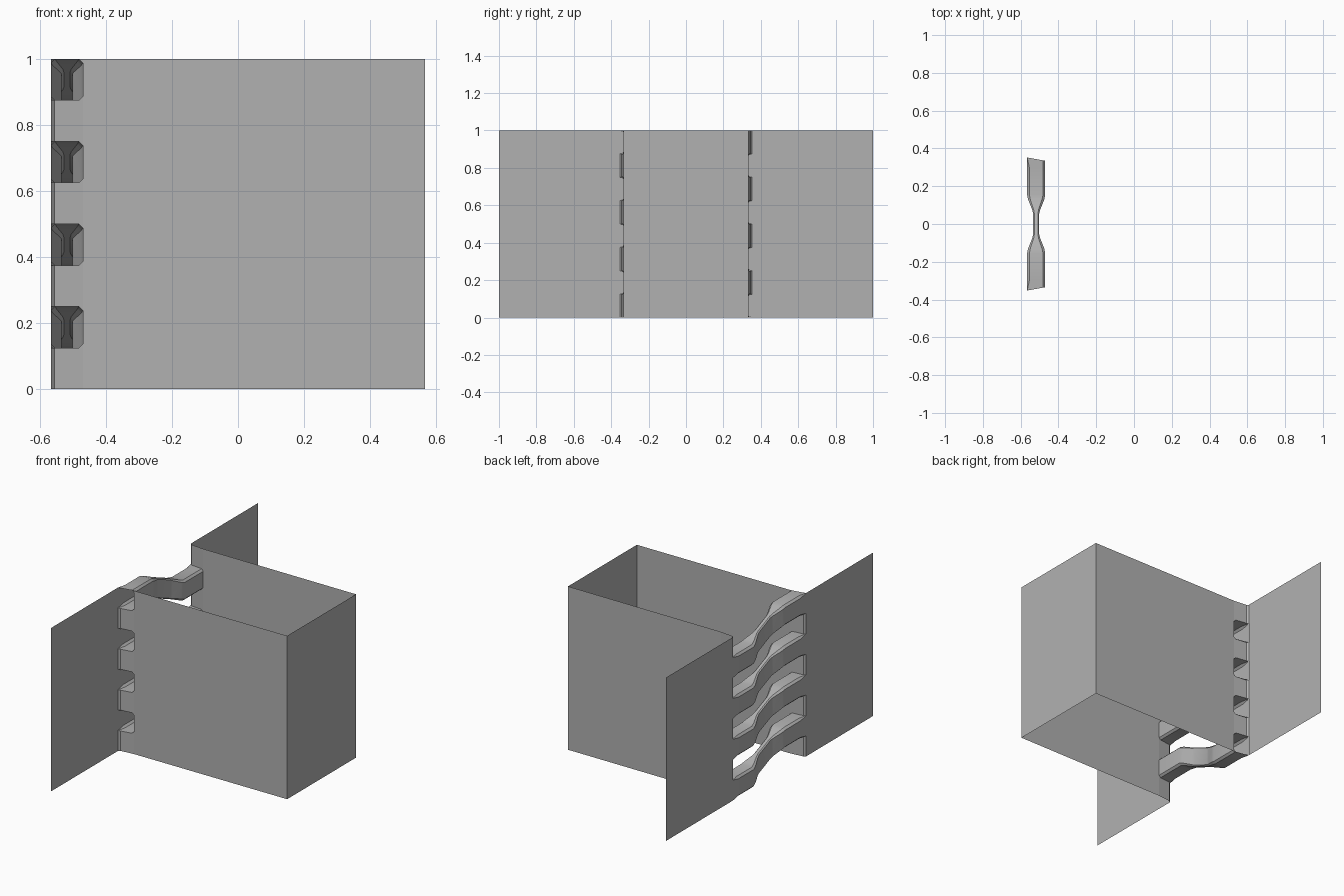
import bpy, bmesh, math

if "Cube" in bpy.data.objects:
    bpy.data.objects.remove(bpy.data.objects["Cube"])

XL, XR, XE = -0.566, -0.47, 0.566      # wing plane, slot edge, end wall
BAND = 0.125                           # slot height
CH = 0.012                             # edge chamfer of the straps

grey = bpy.data.materials.new("dark_grey")
grey.diffuse_color = (0.44, 0.44, 0.44, 1)
grey.use_nodes = True
grey.node_tree.nodes["Principled BSDF"].inputs["Base Color"].default_value = grey.diffuse_color


def finish(bm, name, smooth):
    bmesh.ops.remove_doubles(bm, verts=bm.verts, dist=0.0002)
    bmesh.ops.recalc_face_normals(bm, faces=bm.faces)
    mesh = bpy.data.meshes.new(name)
    bm.to_mesh(mesh)
    bm.free()
    mesh.materials.append(grey)
    obj = bpy.data.objects.new(name, mesh)
    bpy.context.collection.objects.link(obj)
    if smooth:
        bpy.ops.object.select_all(action='DESELECT')
        obj.select_set(True)
        bpy.context.view_layer.objects.active = obj
        bpy.ops.object.shade_smooth_by_angle(angle=math.radians(35))
    return obj


def face(bm, pts):
    return bm.faces.new([bm.verts.new(p) for p in pts])


# Folded sheet: wing, bevelled corner, side wall, end wall, and back again
half = [(XL, -1), (XL, -0.354), (-0.556, -0.344), (XR, -0.335), (XE, -0.333)]
plan = half + [(x, -y) for x, y in reversed(half)]
bm = bmesh.new()
for i in range(len(plan) - 1):
    (x0, y0), (x1, y1) = plan[i], plan[i + 1]
    slotted = x0 < -0.4 and x1 < -0.4 and abs(y0) < 0.4 and abs(y1) < 0.4
    for k in range(8):
        z0, z1 = k * BAND, (k + 1) * BAND
        # front slots in odd bands, back slots in even bands
        if slotted and (k % 2 == 1) == (y0 < 0):
            if XR in (x0, x1):         # chamfered slot corners
                s = 1 if y0 > 0 else -1
                yc = s * (0.335 + CH * 0.009 / 0.086)
                for za, d in ((z0, CH), (z1, -CH)):
                    face(bm, [(XR, s * 0.335, za), (XR - CH, yc, za),
                              (XR, s * 0.335, za + d)])
            continue
        face(bm, [(x0, y0, z0), (x1, y1, z0), (x1, y1, z1), (x0, y0, z1)])
finish(bm, "folded_wall", False)


# Hollow pinched straps stepping down from front slots to back slots
def ring(bm, y, w, end, zb):
    cx = (XL + XR) / 2
    l, r = cx - w, cx + w
    t = min(1, max(0, (0.15 - y) / 0.3))
    z0 = zb + BAND * t
    z1 = z0 + BAND
    cl = 0.0005 if end else CH * min(1, w / 0.03)
    cr = CH * min(1, w / 0.03)
    pts = [(l + cl, z0), (r - cr, z0), (r, z0 + cr), (r, z1 - cr),
           (r - cr, z1), (l + cl, z1), (l, z1 - cl), (l, z0 + cl)]
    s = 1 if y > 0 else -1
    out = []
    for x, z in pts:
        yy = s * (0.335 + 0.017 * (r - x) / (2 * w)) if end else y
        out.append(bm.verts.new((x, yy, z)))
    return out


side = [(-0.335, 0.048, True), (-0.3, 0.048, False), (-0.155, 0.048, False),
        (-0.13, 0.043, False), (-0.075, 0.021, False), (-0.055, 0.016, False)]
stations = side + [(-y, w, e) for y, w, e in reversed(side)]
for n in range(4):
    bm = bmesh.new()
    rings = [ring(bm, y, w, e, n * 2 * BAND) for y, w, e in stations]
    for a, b in zip(rings, rings[1:]):
        for i in range(8):
            j = (i + 1) % 8
            bm.faces.new((a[i], a[j], b[j], b[i]))
    finish(bm, f"strap_{n + 1}", True)
